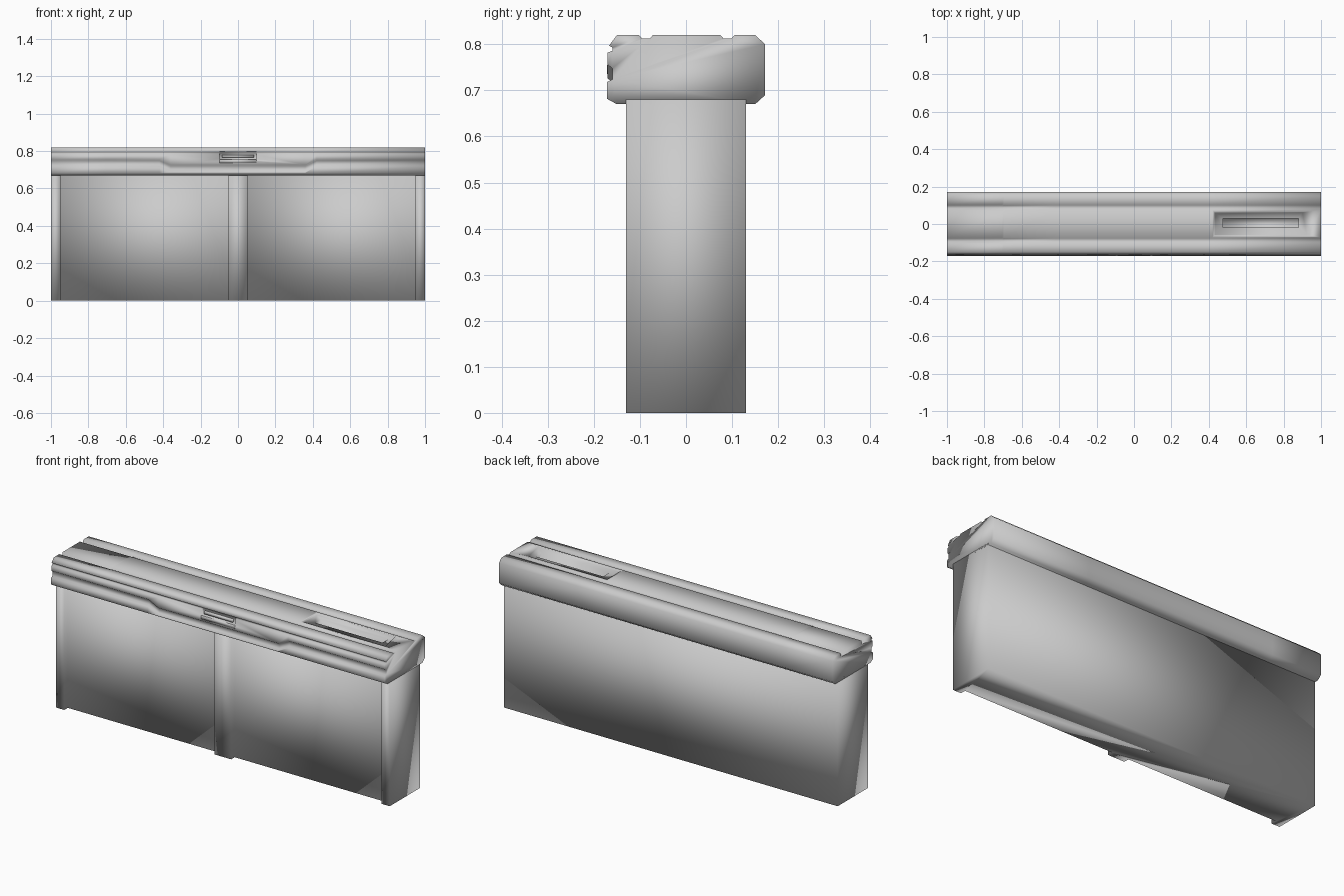
import bpy, bmesh

if "Cube" in bpy.data.objects:
    bpy.data.objects.remove(bpy.data.objects["Cube"])


def make_object(name, bm):
    bmesh.ops.recalc_face_normals(bm, faces=bm.faces)
    for f in bm.faces:
        f.smooth = True
    mesh = bpy.data.meshes.new(name)
    bm.to_mesh(mesh)
    bm.free()
    obj = bpy.data.objects.new(name, mesh)
    bpy.context.collection.objects.link(obj)
    return obj


def loft(name, rings):
    """Skin a list of equal-length closed rings and close both ends."""
    bm = bmesh.new()
    vs = [[bm.verts.new(p) for p in ring] for ring in rings]
    n = len(vs[0])
    for a, b in zip(vs, vs[1:]):
        for i in range(n):
            j = (i + 1) % n
            bm.faces.new((a[i], a[j], b[j], b[i]))
    bm.faces.new(vs[0])
    bm.faces.new(vs[-1])
    return make_object(name, bm)


def prism(name, outline, z0, z1):
    return loft(name, [[(x, y, z) for x, y in outline] for z in (z0, z1)])


def box(name, x0, x1, y0, y1, z0, z1):
    return prism(name, [(x0, y0), (x1, y0), (x1, y1), (x0, y1)], z0, z1)


def cut(target, cutter):
    mod = target.modifiers.new("cut", 'BOOLEAN')
    mod.operation = 'DIFFERENCE'
    mod.solver = 'EXACT'
    mod.object = cutter
    cutter.hide_render = True
    cutter.hide_set(True)


# Wall with three shallow front posts, as one plan outline, smooth all round
FRONT, PANEL, BACK = -0.13, -0.1, 0.13
plan = [(-1, BACK), (-1, FRONT), (-0.95, FRONT), (-0.95, PANEL), (-0.05, PANEL),
        (-0.05, FRONT), (0.05, FRONT), (0.05, PANEL), (0.95, PANEL), (0.95, FRONT),
        (1, FRONT), (1, BACK)]
prism("wall_body", plan, 0, 0.68)


# Top rail: section lofted along x; front groove dips mid-length, top grooves deepen at left
def section(x, dip, depth):
    t = 0.82
    pts = [(-0.15, 0.67), (-0.172, 0.682),
           (-0.172, 0.718 - dip), (-0.160, 0.724 - dip),
           (-0.160, 0.748 - dip), (-0.170, 0.756 - dip),
           (-0.170, 0.782), (-0.160, 0.786), (-0.160, 0.793), (-0.167, 0.797),
           (-0.150, t), (-0.102, t), (-0.096, t - depth), (-0.078, t - depth),
           (-0.072, t), (0.075, t), (0.081, t - depth), (0.099, t - depth),
           (0.105, t), (0.15, t), (0.172, 0.80), (0.172, 0.69), (0.15, 0.67)]
    return [(x, y, z) for y, z in pts]


stations = [(-1, 0, 0.022), (-0.705, 0, 0.022), (-0.695, 0, 0.007), (-0.42, 0, 0.007),
            (-0.36, 0.03, 0.007), (0.36, 0.03, 0.007), (0.42, 0, 0.007), (1, 0, 0.007)]
rail = loft("top_rail", [section(*s) for s in stations])

# Sunken grip surround and deeper slot in the rail top
cut(rail, prism("grip_surround_cutter",
                [(0.43, 0.062), (0.90, 0.062), (0.925, -0.06), (0.43, -0.06)], 0.812, 0.85))
cut(rail, box("grip_slot_cutter", 0.475, 0.88, -0.02, 0.03, 0.785, 0.86))

# Latch notch on the rail front, with its tab and lower lip
cut(rail, box("latch_cutter", -0.1, 0.1, -0.2, -0.158, 0.758, 0.797))
box("latch_tab", -0.085, 0.085, -0.168, -0.15, 0.765, 0.78)
box("latch_lip", -0.1, 0.1, -0.172, -0.15, 0.736, 0.755)
